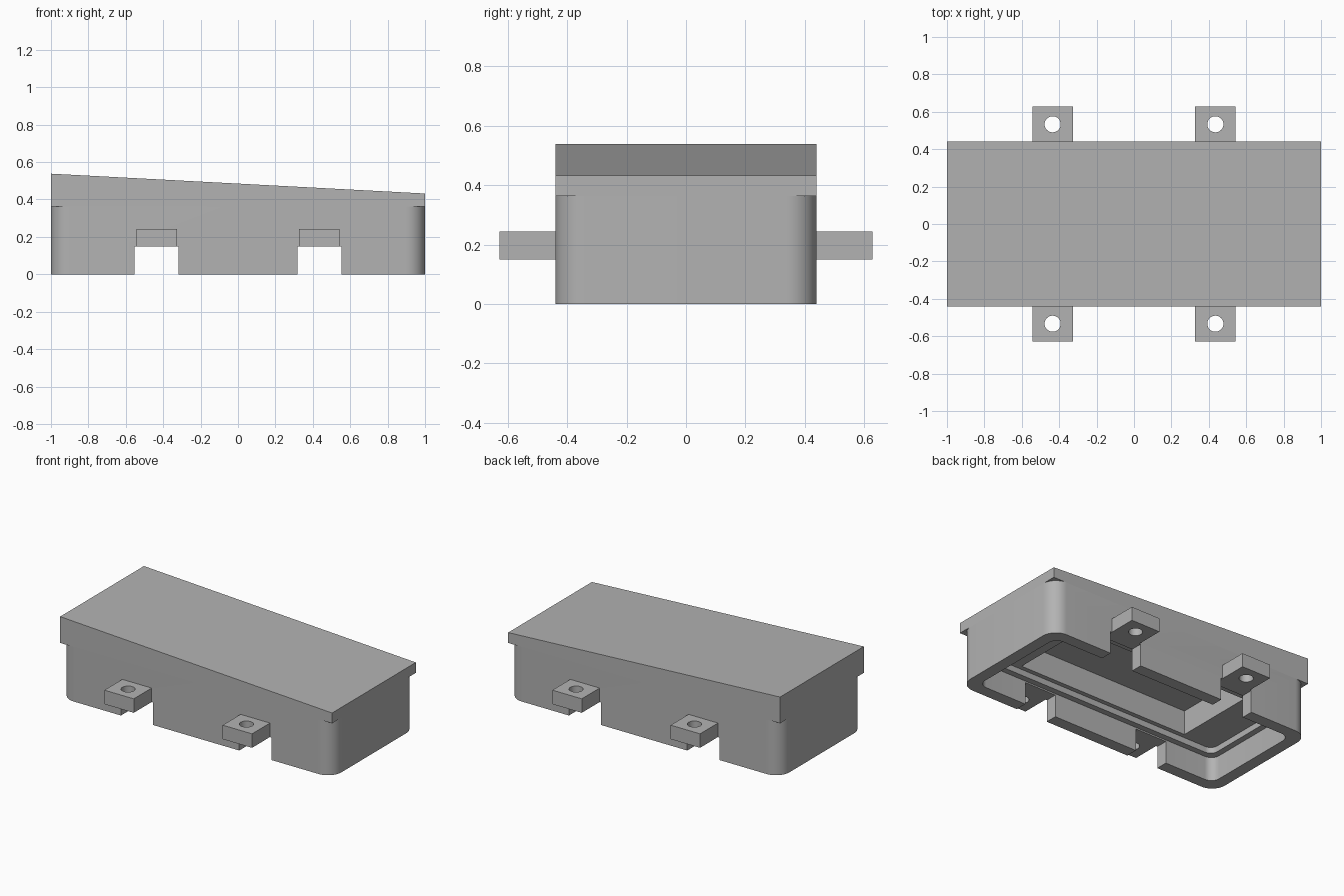
import bpy, bmesh, math

if "Cube" in bpy.data.objects:
    bpy.data.objects.remove(bpy.data.objects["Cube"])

HALF_X, HALF_Y, LID_Z = 1.0, 0.44, 0.363

grey = bpy.data.materials.new("plain grey")
grey.use_nodes = True
COLOUR = (0.45, 0.45, 0.45, 1)
grey.diffuse_color = COLOUR
grey.node_tree.nodes["Principled BSDF"].inputs["Base Color"].default_value = COLOUR


def prism(name, outline, z0, z1):
    """Extrude an xy outline upwards; z1 may be a function of x."""
    top = z1 if callable(z1) else (lambda x: z1)
    bm = bmesh.new()
    low = [bm.verts.new((x, y, z0)) for x, y in outline]
    high = [bm.verts.new((x, y, top(x))) for x, y in outline]
    bm.faces.new(low[::-1])
    bm.faces.new(high)
    n = len(outline)
    for i in range(n):
        j = (i + 1) % n
        bm.faces.new((low[i], low[j], high[j], high[i]))
    mesh = bpy.data.meshes.new(name)
    bm.to_mesh(mesh)
    bm.free()
    obj = bpy.data.objects.new(name, mesh)
    bpy.context.collection.objects.link(obj)
    mesh.materials.append(grey)
    return obj


def rect(x0, x1, y0, y1):
    return [(x0, y0), (x1, y0), (x1, y1), (x0, y1)]


def rounded(hx, hy, r, steps=10):
    pts = []
    for quarter, (sx, sy) in enumerate([(1, 1), (-1, 1), (-1, -1), (1, -1)]):
        for i in range(steps + 1):
            a = math.pi / 2 * (quarter + i / steps)
            pts.append((sx * (hx - r) + r * math.cos(a), sy * (hy - r) + r * math.sin(a)))
    return pts


def circle(cx, cy, r, n=32):
    return [(cx + r * math.cos(math.tau * i / n), cy + r * math.sin(math.tau * i / n))
            for i in range(n)]


def cut(obj, cutters):
    for c in cutters:
        mod = obj.modifiers.new("cut", "BOOLEAN")
        mod.operation, mod.solver, mod.object = "DIFFERENCE", "EXACT", c
    bpy.context.view_layer.update()
    graph = bpy.context.evaluated_depsgraph_get()
    mesh = bpy.data.meshes.new_from_object(obj.evaluated_get(graph))
    obj.modifiers.clear()
    obj.data = mesh
    for c in cutters:
        bpy.data.objects.remove(c)


# Sloping lid with square corners
lid = prism("sloping_lid", rect(-HALF_X, HALF_X, -HALF_Y, HALF_Y), LID_Z,
            lambda x: 0.485 - 0.053 * x)

# Hollow body: stepped recess, deep pocket and notches under the tabs
body = prism("hollow_body", rounded(HALF_X, HALF_Y, 0.1), 0, LID_Z)
cutters = [
    prism("recess", rounded(HALF_X - 0.08, HALF_Y - 0.08, 0.06), -0.1, 0.16),
    prism("upper_recess", rounded(HALF_X - 0.12, HALF_Y - 0.12, 0.05), -0.1, 0.2),
    prism("pocket", rect(-0.64, 0.64, -0.29, 0.29), -0.1, 0.5),
]
for s in (-1, 1):
    x0, x1 = sorted((s * 0.317, s * 0.553))
    cutters.append(prism("notch", rect(x0, x1, -0.6, 0.6), -0.1, 0.15))
cut(body, cutters)

# Four mounting tabs with screw holes
for sx, side in ((-1, "right"), (1, "left")):
    for sy, end in ((-1, "front"), (1, "back")):
        x0, x1 = sorted((sx * 0.327, sx * 0.543))
        y0, y1 = sorted((sy * 0.41, sy * 0.628))
        tab = prism(f"{end}_{side}_tab", rect(x0, x1, y0, y1), 0.15, 0.243)
        cut(tab, [prism("hole", circle(sx * 0.435, sy * 0.533, 0.043), 0, 0.4)])

# Smooth the rounded walls, keep hard edges crisp
for obj in bpy.context.scene.objects:
    if obj.type == "MESH":
        bpy.ops.object.select_all(action="DESELECT")
        obj.select_set(True)
        bpy.context.view_layer.objects.active = obj
        bpy.ops.object.shade_smooth_by_angle(angle=math.radians(30))
